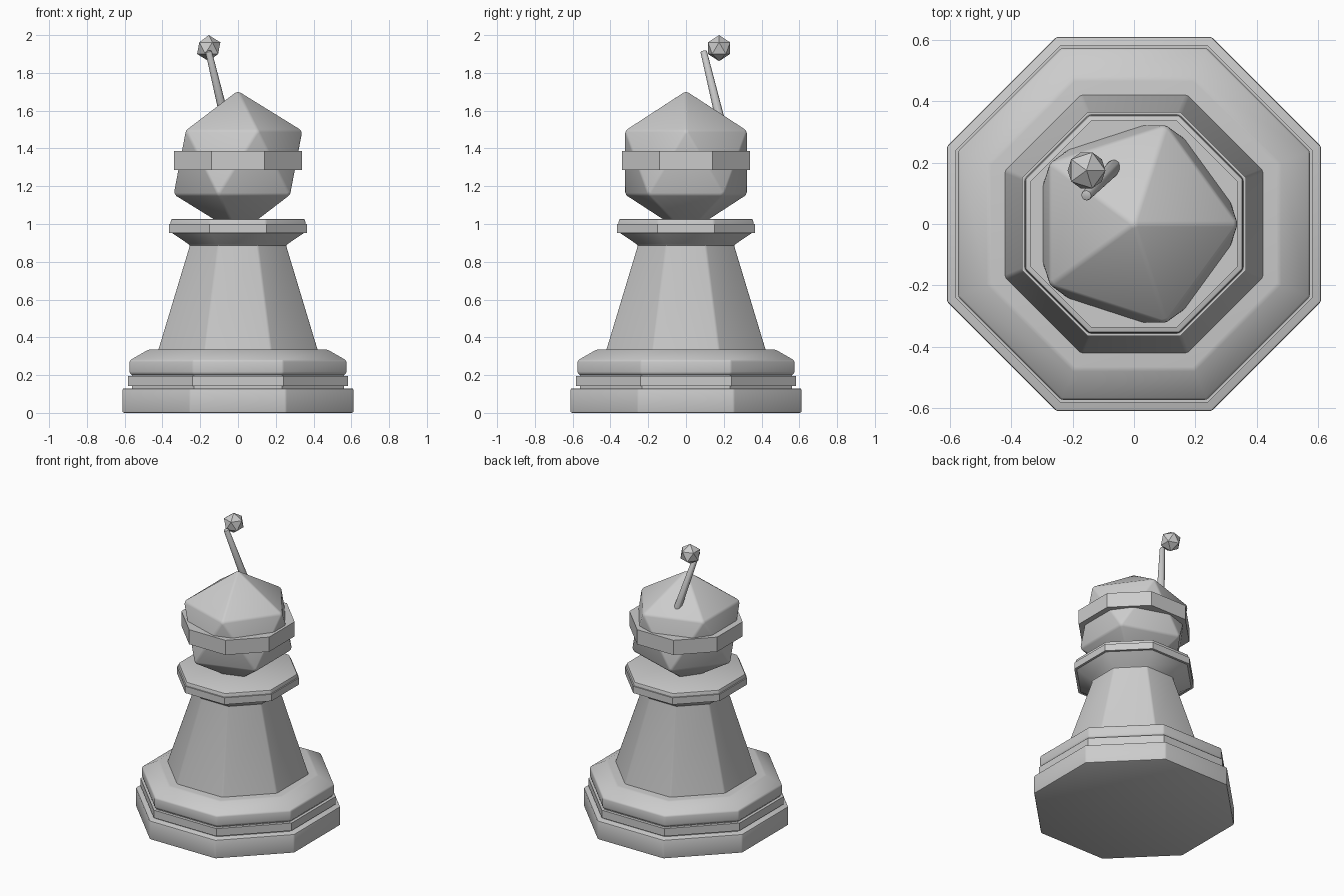
import bpy, bmesh, math
from mathutils import Vector, Matrix

if "Cube" in bpy.data.objects:
    bpy.data.objects.remove(bpy.data.objects["Cube"])


def finish(name, bm, bevel=0.0):
    """Bevel the hard edges, shade by angle and link the object."""
    bm.normal_update()
    if bevel:
        hard = [e for e in bm.edges if e.calc_face_angle(0) > math.radians(25)]
        bmesh.ops.bevel(bm, geom=hard, offset=bevel, segments=2, profile=0.5,
                        affect='EDGES', clamp_overlap=True)
    bmesh.ops.recalc_face_normals(bm, faces=bm.faces)
    mesh = bpy.data.meshes.new(name)
    bm.to_mesh(mesh)
    bm.free()
    if bevel:
        mesh.polygons.foreach_set("use_smooth", [True] * len(mesh.polygons))
        mesh.set_sharp_from_angle(angle=math.radians(30))
    ob = bpy.data.objects.new(name, mesh)
    bpy.context.collection.objects.link(ob)
    return ob


def octagon(name, profile, bevel=0.0):
    """Closed eight-sided turning from (flat half-width, z) pairs."""
    bm = bmesh.new()
    rings = []
    for half, z in profile:
        r = half / math.cos(math.pi / 8)
        rings.append([bm.verts.new((r * math.cos(a), r * math.sin(a), z))
                      for a in ((i + 0.5) * math.pi / 4 for i in range(8))])
    for lo, hi in zip(rings, rings[1:]):
        for i in range(8):
            j = (i + 1) % 8
            bm.faces.new((lo[i], lo[j], hi[j], hi[i]))
    bm.faces.new(rings[0][::-1])
    bm.faces.new(rings[-1])
    return finish(name, bm, bevel)


def ico(name, centre, radius, bevel=0.0):
    bm = bmesh.new()
    bmesh.ops.create_icosphere(bm, subdivisions=1, radius=radius,
                               matrix=Matrix.Translation(centre))
    return finish(name, bm, bevel)


# stepped base
octagon("base_plinth", [(0.611, 0), (0.611, 0.13)], 0.008)
octagon("base_core", [(0.562, 0.12), (0.562, 0.215)])
octagon("base_ring", [(0.582, 0.143), (0.582, 0.196)])
octagon("base_tier", [(0.56, 0.198), (0.574, 0.21), (0.574, 0.278), (0.474, 0.335)], 0.008)

# tapered body flaring into the collar
octagon("body", [(0.421, 0.325), (0.421, 0.335), (0.254, 0.888), (0.36, 0.96),
                 (0.355, 1.026)], 0.008)
octagon("collar_ring", [(0.365, 0.953), (0.365, 1.0)])

# faceted head and its band
ico("head", (0, 0, 1.325), 0.381, 0.01)
octagon("head_band", [(0.338, 1.285), (0.338, 1.387)])

# leaning stem
lower, upper = Vector((-0.06, 0.19, 1.515)), Vector((-0.156, 0.093, 1.915))
axis = upper - lower
bm = bmesh.new()
bmesh.ops.create_cone(bm, cap_ends=True, segments=8, radius1=0.026, radius2=0.018,
                      depth=axis.length,
                      matrix=Matrix.Translation((lower + upper) / 2)
                      @ axis.to_track_quat('Z', 'Y').to_matrix().to_4x4())
finish("stem", bm, 0.004)

# ball at the tip
ico("tip_ball", (-0.155, 0.175, 1.931), 0.069)
